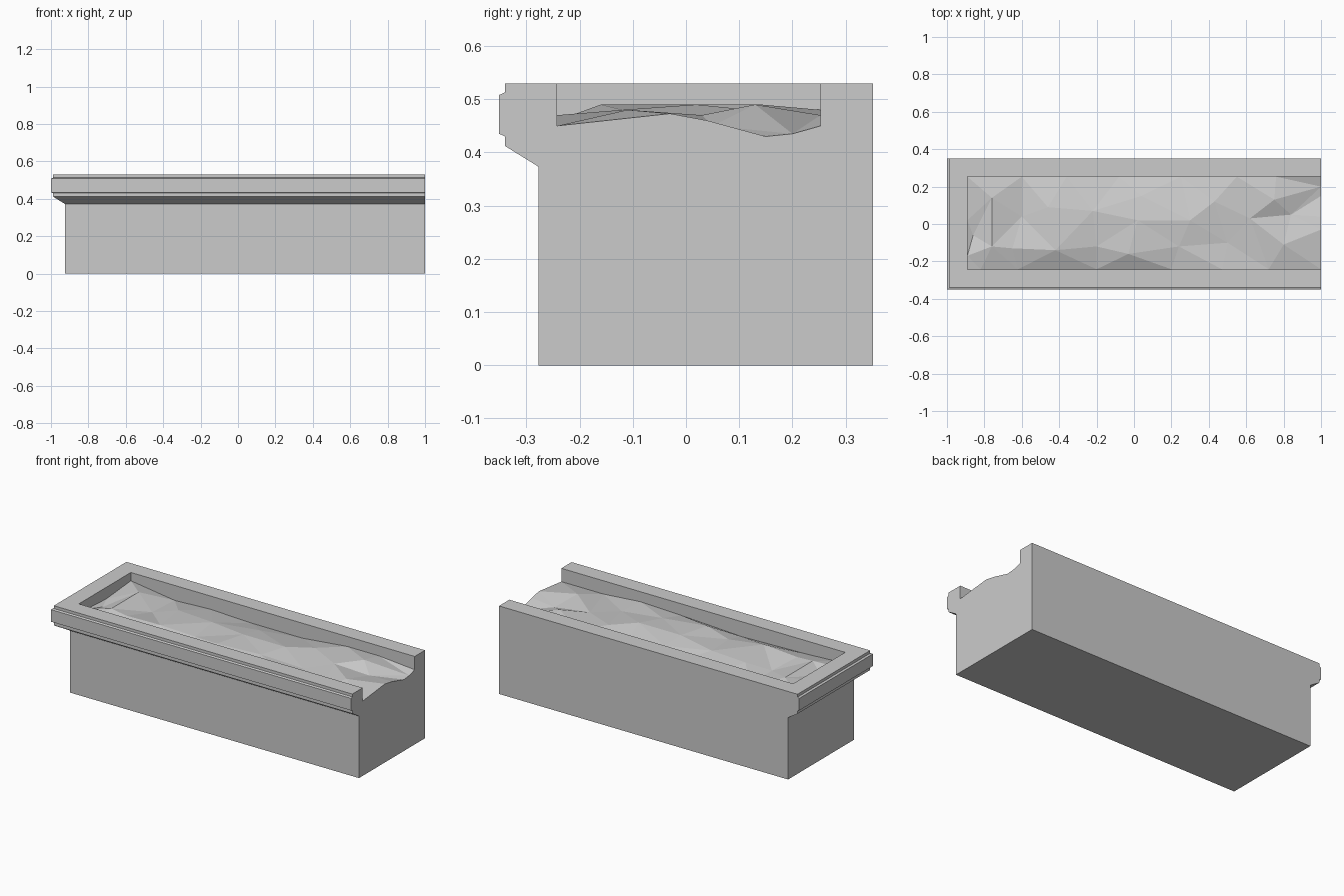
import bpy
import bmesh
from mathutils import Vector
from mathutils.geometry import delaunay_2d_cdt

cube = bpy.data.objects.get("Cube")
if cube:
    bpy.data.objects.remove(cube, do_unlink=True)

# One plain stone colour
stone = bpy.data.materials.new("grey stone")
stone.use_nodes = True
COLOUR = (0.6, 0.6, 0.6, 1)
stone.diffuse_color = COLOUR
stone.node_tree.nodes["Principled BSDF"].inputs["Base Color"].default_value = COLOUR

LEFT, RIGHT, FRONT, BACK = -1.0, 1.0, -0.351, 0.351
LIP = 0.109          # rim width, from outer lip to trough
SET_BACK = 0.074     # body inset under the rim
BODY_TOP, RIM_TOP = 0.373, 0.53
IN_LEFT, IN_FRONT, IN_BACK = LEFT + LIP, FRONT + LIP, 0.253


def finish(bm, name):
    bmesh.ops.recalc_face_normals(bm, faces=bm.faces)
    mesh = bpy.data.meshes.new(name)
    bm.to_mesh(mesh)
    bm.free()
    mesh.materials.append(stone)
    obj = bpy.data.objects.new(name, mesh)
    bpy.context.collection.objects.link(obj)
    return obj


def box(name, low, high):
    bm = bmesh.new()
    bmesh.ops.create_cube(bm, size=1)
    for v in bm.verts:
        v.co = [l + (c + 0.5) * (h - l) for c, l, h in zip(v.co, low, high)]
    return finish(bm, name)


# Plain body block and flat back rim
box("body", (LEFT + SET_BACK, FRONT + SET_BACK, 0), (RIGHT, BACK, BODY_TOP))
box("back_rim", (IN_LEFT, IN_BACK, BODY_TOP), (RIGHT, BACK, RIM_TOP))

# Moulded rim: profile of (inset, height) swept along the front and left end
profile = [(LIP, BODY_TOP), (SET_BACK, BODY_TOP), (0.011, 0.412), (0.011, 0.43),
           (0, 0.435), (0, 0.508), (0.011, 0.513), (0.011, RIM_TOP), (LIP, RIM_TOP)]
bm = bmesh.new()
sections = [
    [bm.verts.new((RIGHT, FRONT + d, z)) for d, z in profile],
    [bm.verts.new((LEFT + d, FRONT + d, z)) for d, z in profile],
    [bm.verts.new((LEFT + d, BACK, z)) for d, z in profile],
]
for a, b in zip(sections, sections[1:]):
    for i in range(len(profile)):
        bm.faces.new((a[i - 1], a[i], b[i], b[i - 1]))
bm.faces.new(sections[0])
bm.faces.new(sections[-1])
finish(bm, "moulded_rim")

# Rough filling of the trough: edge heights, then loose inner points
front_edge = [(IN_LEFT, 0.46), (-0.82, 0.46), (-0.62, 0.45), (-0.2, 0.44), (0.2, 0.46),
              (0.47, 0.47), (0.72, 0.45), (RIGHT, 0.45)]
back_edge = [(RIGHT, 0.45), (0.76, 0.47), (0.55, 0.47), (0.25, 0.44), (-0.08, 0.44),
             (-0.36, 0.45), (-0.6, 0.44), (IN_LEFT, 0.48)]
end_cut = [(-0.03, 0.473), (0.04, 0.46), (0.15, 0.43), (0.2, 0.435)]
left_edge = [(0.02, 0.46), (-0.17, 0.47)]
inner = [(-0.76, 0.14, 0.49), (-0.46, 0.09, 0.48), (-0.6, 0.04, 0.45), (-0.76, -0.12, 0.49),
         (-0.65, -0.13, 0.48), (-0.86, -0.06, 0.45), (-0.42, -0.14, 0.49), (-0.2, -0.12, 0.47),
         (-0.03, -0.16, 0.49), (-0.22, 0.07, 0.48), (0.02, 0.02, 0.49), (0.04, 0.15, 0.47),
         (0.3, 0.02, 0.49), (0.24, -0.12, 0.48), (0.5, -0.1, 0.46), (0.43, 0.12, 0.48),
         (0.62, 0.03, 0.47), (0.75, 0.13, 0.49), (0.84, 0.05, 0.45), (0.8, -0.11, 0.48)]
rim = [(x, IN_FRONT, z) for x, z in front_edge]
rim += [(RIGHT, y, z) for y, z in end_cut]
rim += [(x, IN_BACK, z) for x, z in back_edge]
rim += [(IN_LEFT, y, z) for y, z in left_edge]
points = rim + inner
count = len(rim)
border = [(i, (i + 1) % count) for i in range(count)]
flat, _, tris, *_ = delaunay_2d_cdt([Vector(p[:2]) for p in points], border, [], 1, 1e-5)

bm = bmesh.new()
top = [bm.verts.new((*p, min(points, key=lambda q: (Vector(q[:2]) - p).length)[2]))
       for p in flat]
for tri in tris:
    bm.faces.new([top[i] for i in tri])

# Sides of the filling reach down to the body, closing the open right end
base = [bm.verts.new((v.co.x, v.co.y, BODY_TOP)) for v in top[:count]]
for i, j in border:
    bm.faces.new((top[i], top[j], base[j], base[i]))
bm.faces.new(base)
finish(bm, "rough_filling")
